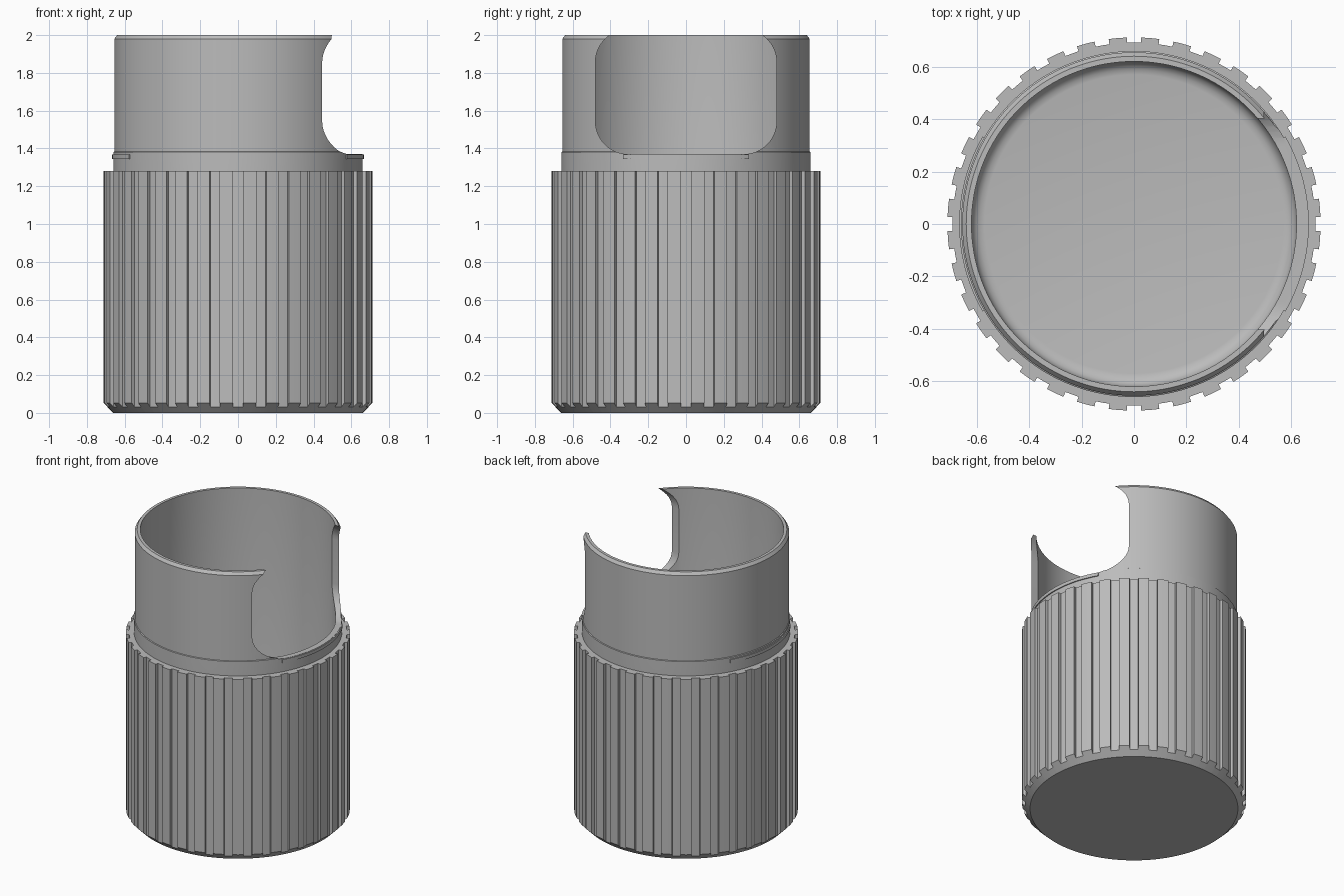
import bpy, bmesh, math

cube = bpy.data.objects.get("Cube")
if cube:
    bpy.data.objects.remove(cube)

grey = bpy.data.materials.new("plain_grey")
grey.use_nodes = True
COLOUR = (0.5, 0.5, 0.5, 1)
grey.diffuse_color = COLOUR
grey.node_tree.nodes["Principled BSDF"].inputs["Base Color"].default_value = COLOUR


def finish(name, bm, smooth=True):
    bmesh.ops.remove_doubles(bm, verts=bm.verts, dist=1e-5)
    bmesh.ops.recalc_face_normals(bm, faces=bm.faces)
    mesh = bpy.data.meshes.new(name)
    bm.to_mesh(mesh)
    bm.free()
    mesh.materials.append(grey)
    obj = bpy.data.objects.new(name, mesh)
    bpy.context.collection.objects.link(obj)
    if smooth:
        shade(obj)
    return obj


def shade(obj):
    bpy.ops.object.select_all(action='DESELECT')
    obj.select_set(True)
    bpy.context.view_layer.objects.active = obj
    bpy.ops.object.shade_smooth_by_angle(angle=math.radians(25))


def polar(r, a, z):
    return (r * math.cos(a), r * math.sin(a), z)


def loft(bm, rings, closed=True):
    loops = [[bm.verts.new(p) for p in ring] for ring in rings]
    n = len(loops[0])
    for low, high in zip(loops, loops[1:]):
        for i in range(n if closed else n - 1):
            j = (i + 1) % n
            bm.faces.new((low[i], low[j], high[j], high[i]))
    return loops


# Fluted grip: shallow grooves between raised ribs, chamfered foot
OUTER, GROOVE, FOOT, TOP = 0.712, 0.692, 0.66, 1.28
FLUTES = 36
section = []
for k in range(FLUTES):
    for deg, r in ((-2.2, GROOVE), (0, GROOVE), (2.2, GROOVE),
                   (2.2, OUTER), (5, OUTER), (7.8, OUTER)):
        section.append((r, math.radians(deg + k * 360 / FLUTES)))
bm = bmesh.new()
loops = loft(bm, [
    [polar(FOOT, a, 0) for r, a in section],
    [polar(r, a, r - FOOT) for r, a in section],
    [polar(r, a, TOP) for r, a in section],
    [polar(0.65, a, TOP) for r, a in section],
])
bmesh.ops.remove_doubles(bm, verts=bm.verts, dist=1e-5)
foot_edges = [e for e in bm.edges if all(v.co.z < 1e-4 for v in e.verts)]
bmesh.ops.contextual_create(bm, geom=foot_edges)
finish("fluted_grip", bm)

# Hollow sleeve with rounded inner floor and chamfered rim
profile = [(0, 0.03), (0.64, 0.03), (0.66, TOP - 0.02), (0.66, 1.38), (0.655, 1.383),
           (0.655, 1.98), (0.64, 2), (0.62, 2), (0.62, 0.12)]
profile += [(0.57 + 0.05 * math.cos(t), 0.12 - 0.05 * math.sin(t))
            for t in (math.pi / 8 * i for i in range(1, 5))]
profile.append((0, 0.07))
SEG = 144
bm = bmesh.new()
loft(bm, [[polar(r, math.tau * i / SEG, z) for i in range(SEG)] for r, z in profile])
bmesh.ops.dissolve_degenerate(bm, edges=bm.edges, dist=1e-5)
sleeve = finish("sleeve", bm, smooth=False)

# Rounded side window that breaks through the rim
HALF, LOW, HIGH, RAD = 0.48, 1.37, 2.03, 0.175
outline = []
for q, (sy, sz) in enumerate(((1, HIGH), (-1, HIGH), (-1, LOW), (1, LOW))):
    cy = sy * (HALF - RAD)
    cz = sz - RAD if sz == HIGH else sz + RAD
    for i in range(13):
        a = (q + i / 12) * math.pi / 2
        outline.append((cy + RAD * math.cos(a), cz + RAD * math.sin(a)))
bm = bmesh.new()
ends = loft(bm, [[(x, y, z) for y, z in outline] for x in (0.2, 1)])
for end in ends:
    bm.faces.new(end)
cutter = finish("window_cutter", bm, smooth=False)
cutter.hide_render = True
cut = sleeve.modifiers.new("window", 'BOOLEAN')
cut.operation = 'DIFFERENCE'
cut.solver = 'EXACT'
cut.object = cutter
bpy.context.view_layer.objects.active = sleeve
bpy.ops.object.modifier_apply(modifier="window")
bpy.data.objects.remove(cutter)
shade(sleeve)

# Thin locating ridges on both sides of the sleeve
for name, centre in (("left_ridge", 0), ("right_ridge", math.pi)):
    bm = bmesh.new()
    angles = [centre + math.radians(d) for d in range(-30, 31, 2)]
    corners = ((0.645, 1.345), (0.667, 1.345), (0.667, 1.368), (0.645, 1.368), (0.645, 1.345))
    sides = loft(bm, [[polar(r, a, z) for a in angles] for r, z in corners], closed=False)
    for i in (0, -1):
        bm.faces.new([loop[i] for loop in sides[:4]])
    finish(name, bm)
